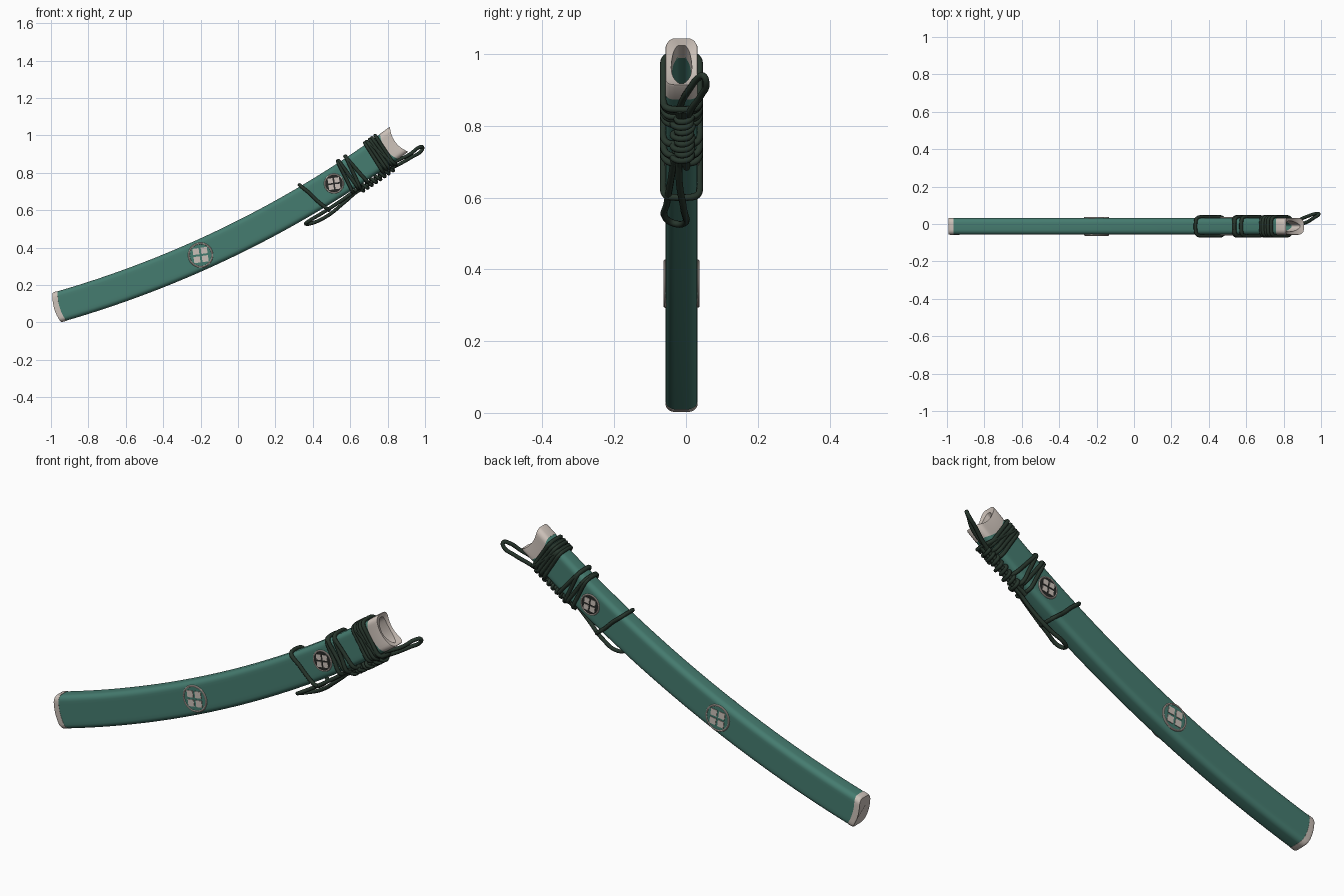
import bpy, bmesh
from math import sin, cos, pi, radians
from mathutils import Vector

if "Cube" in bpy.data.objects:
    bpy.data.objects.remove(bpy.data.objects["Cube"])

R, A0, L = 5.72, radians(15.9), 2.05     # curvature, start angle, length
X0, Z0, YC = -0.97, 0.08, -0.0125        # start of the centre line
HW, HH = 0.045, 0.083                    # half thickness, half height


def material(name, rgb):
    m = bpy.data.materials.new(name)
    m.diffuse_color = (*rgb, 1)
    m.use_nodes = True
    m.node_tree.nodes["Principled BSDF"].inputs["Base Color"].default_value = m.diffuse_color
    return m


TEAL = material("teal_lacquer", (0.06, 0.2, 0.16))
BONE = material("pale_horn", (0.6, 0.53, 0.48))
CORD = material("dark_cord", (0.02, 0.036, 0.025))
BLACK = material("dark_inlay", (0.02, 0.022, 0.02))


def at(s, v, y):
    """Point at length s along the arc, v across it, y sideways."""
    a = A0 + s / R
    return Vector((X0 + R * (sin(a) - sin(A0)) - v * sin(a), YC + y,
                   Z0 + R * (cos(A0) - cos(a)) + v * cos(a)))


def section(hw, hh, r, side=8, arc=5):
    """Rounded rectangle as (y, v) pairs, with subdivided long sides."""
    pts = []
    for sy, sv, a in ((1, 1, 0), (-1, 1, 90), (-1, -1, 180), (1, -1, 270)):
        for i in range(arc + 1):
            t = radians(a + 90 * i / arc)
            pts.append((sy * (hw - r) + r * cos(t), sv * (hh - r) + r * sin(t)))
        if a in (90, 270):
            for i in range(1, side):
                pts.append((sy * hw, sv * (hh - r) * (1 - 2 * i / side)))
    return pts


OUTER = section(HW, HH, 0.026)
HOLE = [(y * 0.64 * (1 - 0.6 * (abs(v) / HH) ** 2 * (1.2 if v < 0 else 0.7)), v * 0.8)
        for y, v in OUTER]


def smooth(ob, angle=35):
    bpy.ops.object.select_all(action='DESELECT')
    ob.select_set(True)
    bpy.context.view_layer.objects.active = ob
    bpy.ops.object.shade_smooth_by_angle(angle=radians(angle))


def sweep(name, mat, stations, cap_start=False, cap_end=False):
    """Loft (profile, s, bow, scale) stations; bow curves the end across its height."""
    bm = bmesh.new()
    rings = []
    for prof, s, bow, k in stations:
        rings.append([bm.verts.new(at(s - bow * (1 - (v / HH) ** 2), v * k, y * k))
                      for y, v in prof])
    n = len(OUTER)
    for a, b in zip(rings, rings[1:]):
        for i in range(n):
            bm.faces.new((a[i], a[(i + 1) % n], b[(i + 1) % n], b[i]))
    if cap_start:
        bm.faces.new(rings[0])
    if cap_end:
        bm.faces.new(rings[-1])
    bmesh.ops.recalc_face_normals(bm, faces=bm.faces)
    me = bpy.data.meshes.new(name)
    bm.to_mesh(me)
    bm.free()
    ob = bpy.data.objects.new(name, me)
    me.materials.append(mat)
    bpy.context.collection.objects.link(ob)
    smooth(ob)


# Curved scabbard body
body = []
for i in range(33):
    t = i / 32
    body.append((OUTER, 0.027 + t * (1.99 - 0.027), 0.014 + 0.01 * t, 0.985))
sweep("scabbard_body", TEAL, body)

# Rounded tip cap
sweep("tip_cap", BONE, [(OUTER, 0.0, 0.014, 0.95), (OUTER, 0.004, 0.014, 0.985),
                        (OUTER, 0.01, 0.014, 1), (OUTER, 0.03, 0.014, 1),
                        (OUTER, 0.03, 0.014, 0.95)], cap_start=True)

# Scooped mouth collar with a tapered opening
sweep("mouth_collar", BONE, [(OUTER, 1.985, 0.024, 0.96), (OUTER, 1.985, 0.024, 1),
                             (OUTER, 2.045, 0.024, 1), (OUTER, 2.05, 0.024, 0.97),
                             (HOLE, 2.045, 0.024, 1), (HOLE, 1.985, 0.024, 1)])
sweep("blade_slot", TEAL, [(HOLE, 1.99, 0.024, 1), (HOLE, 1.6, 0, 1)], cap_end=True)


def add_mat(name, mat):
    ob = bpy.context.object
    ob.name = name
    ob.data.materials.append(mat)
    return ob


# Round inlays on both sides: ring, backing and four plain tiles
def medallion(name, s, r, back):
    c = at(s, 0, 0)
    for side, sy in (("front", -1), ("back", 1)):
        y = YC + sy * (HW + 0.0005)
        bpy.ops.mesh.primitive_torus_add(major_radius=r * 0.93, minor_radius=r * 0.075,
                                         major_segments=48, minor_segments=8,
                                         location=(c.x, y, c.z), rotation=(pi / 2, 0, 0))
        smooth(add_mat(f"{name}_ring_{side}", BONE))
        bpy.ops.mesh.primitive_cylinder_add(vertices=48, radius=r * 0.92, depth=0.004,
                                            location=(c.x, y, c.z), rotation=(pi / 2, 0, 0))
        smooth(add_mat(f"{name}_disc_{side}", back))
        ang = radians(8)
        for i, (dx, dz) in enumerate(((1, 1), (-1, 1), (-1, -1), (1, -1))):
            d = r * 0.33
            px = d * (dx * cos(ang) - dz * sin(ang))
            pz = d * (dx * sin(ang) + dz * cos(ang))
            bpy.ops.mesh.primitive_cube_add(size=1, location=(c.x + px, y, c.z + pz),
                                            rotation=(0, -ang, 0))
            ob = add_mat(f"{name}_tile_{side}_{i + 1}", BONE)
            ob.scale = (r * 0.5, 0.009, r * 0.5)


medallion("large_inlay", 0.82, 0.067, TEAL)
medallion("small_inlay", 1.63, 0.053, BLACK)


def cord(name, pts, closed=False, r=0.0095):
    cu = bpy.data.curves.new(name, 'CURVE')
    cu.dimensions = '3D'
    cu.bevel_depth, cu.bevel_resolution, cu.resolution_u = r, 2, 5
    cu.use_fill_caps = True
    sp = cu.splines.new('BEZIER')
    sp.bezier_points.add(len(pts) - 1)
    for bp, p in zip(sp.bezier_points, pts):
        bp.co = p
        bp.handle_left_type = bp.handle_right_type = 'AUTO'
    sp.use_cyclic_u = closed
    cu.materials.append(CORD)
    bpy.context.collection.objects.link(bpy.data.objects.new(name, cu))


# Cord turns wrapped round the body: (position, slant, looseness below)
WRAP = section(HW + 0.005, HH + 0.006, 0.026, side=3, arc=3)
turns = [(1.50, -0.36, 0.016), (1.700, 0.12, 0.004), (1.722, -0.05, 0.004),
         (1.748, 0.16, 0.008), (1.772, -0.14, 0.004), (1.885, 0.05, 0.004),
         (1.903, 0.0, 0.002), (1.921, 0.02, 0.006), (1.939, -0.02, 0.002),
         (1.955, 0.04, 0.004), (1.93, -0.32, 0.008)]
for i, (s, slant, sag) in enumerate(turns):
    cord(f"cord_wrap_{i + 1}", [at(s + slant * v, v - (sag if v < 0 else 0), y)
                                for y, v in WRAP], True)

# Knot coil binding the strands under the body
coil = []
for i in range(8 * 8 + 1):
    a = 2 * pi * i / 8
    coil.append(at(1.72 + 0.215 * i / 64, -0.102 + 0.017 * sin(a),
                   0.005 + (0.024 + 0.006 * sin(i * 0.4)) * cos(a)))
cord("knot_coil", coil, r=0.0085)
for i, y in enumerate((-0.006, 0.014)):
    cord(f"lower_strand_{i + 1}", [at(s, -0.103, y) for s in (1.68, 1.77, 1.86, 1.96)])

# Hanging loop under the small inlay, and free loop beyond the mouth
cord("hanging_loop", [(.66, -.03, .73), (.55, -.042, .65), (.45, -.053, .585),
                      (.38, -.057, .543), (.362, -.032, .528), (.385, -.006, .528),
                      (.47, -.006, .565), (.56, -.018, .635), (.66, -.02, .725)])
cord("mouth_loop", [(.77, -.02, .825), (.85, -.012, .865), (.92, .008, .9),
                    (.965, .035, .934), (.986, .05, .938), (.982, .056, .92),
                    (.93, .042, .885), (.86, .014, .845), (.77, .0, .8)])
